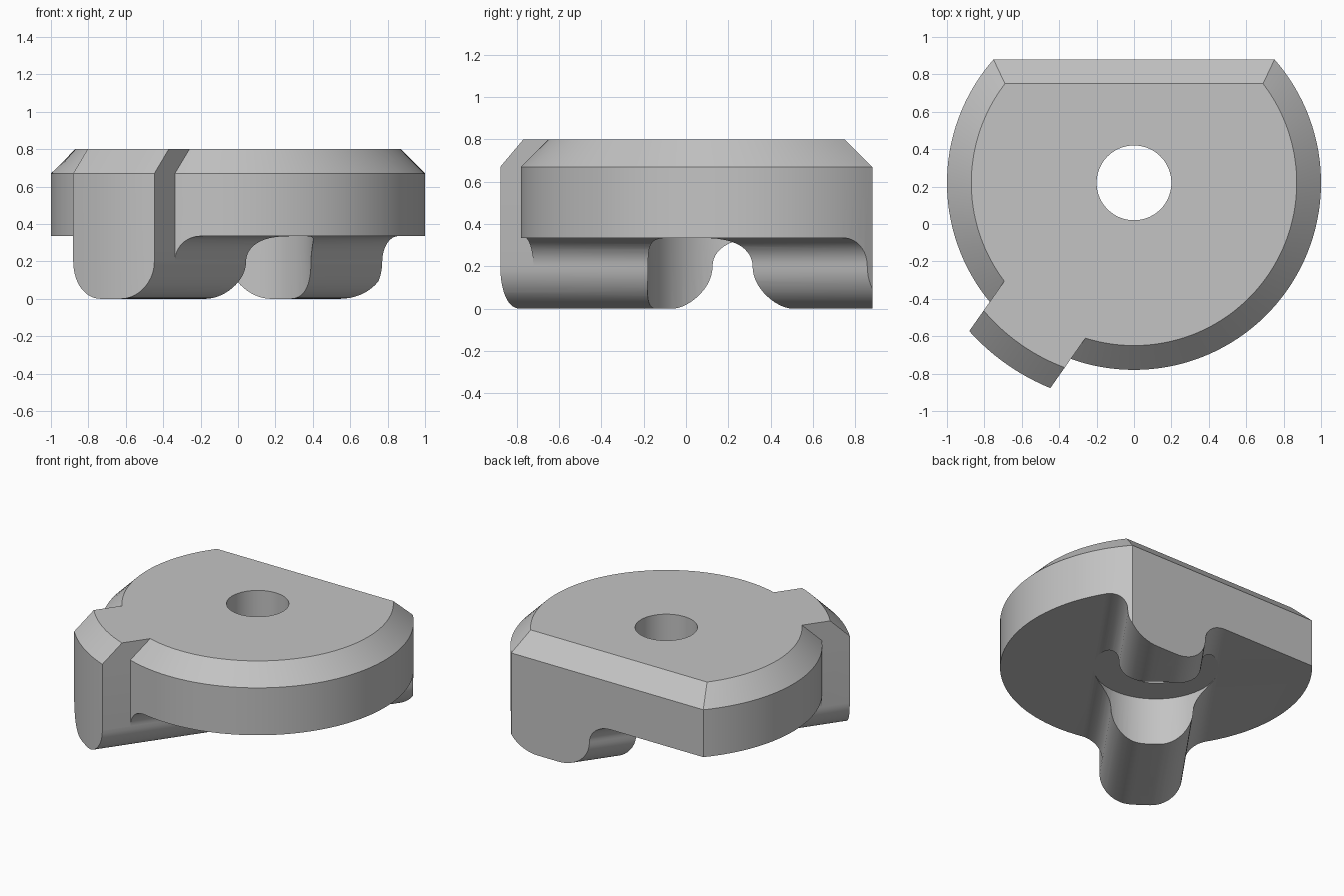
import bpy, bmesh, math
from mathutils import Vector

cube = bpy.data.objects.get("Cube")
if cube:
    bpy.data.objects.remove(cube, do_unlink=True)

CY = 0.22                        # bore centre, y
TOP, SHOULDER, UNDER = 0.8, 0.67, 0.335
CHAMFER = 0.13
HALF = 0.265                     # half width of rib and tab
ROUND, FILLET = 0.2, 0.135       # rib edge rounding, rib root fillet
RELIEF = 0.402
along = Vector((0.575, 0.818, 0)).normalized()   # rib direction, tab to back
across = Vector((along.y, -along.x, 0))
centre = Vector((0, CY, 0))

grey = bpy.data.materials.new("plain_grey")
grey.use_nodes = True
grey.diffuse_color = (0.55, 0.55, 0.55, 1)
grey.node_tree.nodes["Principled BSDF"].inputs["Base Color"].default_value = (0.55, 0.55, 0.55, 1)


def loft(name, rings):
    """Closed solid through rings of equal point count."""
    bm = bmesh.new()
    loops = [[bm.verts.new(p) for p in ring] for ring in rings]
    n = len(loops[0])
    for a, b in zip(loops, loops[1:]):
        for i in range(n):
            j = (i + 1) % n
            bm.faces.new((a[i], a[j], b[j], b[i]))
    bm.faces.new(loops[0])
    bm.faces.new(loops[-1])
    bmesh.ops.recalc_face_normals(bm, faces=bm.faces)
    mesh = bpy.data.meshes.new(name)
    bm.to_mesh(mesh)
    bm.free()
    obj = bpy.data.objects.new(name, mesh)
    bpy.context.collection.objects.link(obj)
    mesh.materials.append(grey)
    return obj


def arc(cx, cy, r, start, end, steps):
    return [(cx + r * math.cos(start + (end - start) * i / steps),
             cy + r * math.sin(start + (end - start) * i / steps)) for i in range(steps + 1)]


def disc_ring(z, inset):
    r, flat = 1 - inset, 0.66 - inset
    a = math.asin(flat / r)
    return [(x, y, z) for x, y in arc(0, CY, r, math.pi - a, 2 * math.pi + a, 100)]


def tab_ring(z, inset):
    r = 1.185 - inset
    a = math.asin(HALF / r)
    pts = [(-0.6, -HALF)] + [(-s, w) for s, w in arc(0, 0, r, -a, a, 12)] + [(-0.6, HALF)]
    return [centre + along * s + across * w + Vector((0, 0, z)) for s, w in pts]


def bore(name, r, z0, z1):
    ring = arc(0, CY, r, 0.02, 0.02 + 2 * math.pi, 72)[:-1]
    return loft(name, [[(x, y, z) for x, y in ring] for z in (z0, z1)])


def rib_side(side):
    """Waste beside the rib: rounded lower edge, filleted root."""
    q = math.pi / 2
    profile = [(2, -0.1), (HALF - ROUND, -0.1)]
    profile += arc(HALF - ROUND, ROUND, ROUND, -q, 0, 14)
    profile += arc(HALF + FILLET, UNDER - FILLET, FILLET, 2 * q, q, 12)[1:]
    profile += [(2, UNDER)]
    return loft("rib_side_cutter", [[centre + along * s + across * w * side + Vector((0, 0, z))
                                     for w, z in profile] for s in (-2, 2)])


def combine(target, tool, operation):
    mod = target.modifiers.new(operation.lower(), 'BOOLEAN')
    mod.operation, mod.object, mod.solver = operation, tool, 'EXACT'
    bpy.context.view_layer.objects.active = target
    bpy.ops.object.modifier_apply(modifier=mod.name)
    bpy.data.objects.remove(tool, do_unlink=True)


# Chamfered disc with a flat back, and the full-height tab
levels = ((0, 0), (SHOULDER, 0), (TOP, CHAMFER))
body = loft("disc_body", [disc_ring(z, i) for z, i in levels])
combine(body, loft("tab", [tab_ring(z, i) for z, i in levels]), 'UNION')

# Carve the underside to leave the diagonal rib, split by a round relief
for side in (-1, 1):
    combine(body, rib_side(side), 'DIFFERENCE')
combine(body, bore("relief_cutter", RELIEF, -0.1, UNDER), 'DIFFERENCE')
combine(body, bore("bore_cutter", 0.2, -0.2, 1), 'DIFFERENCE')

bpy.ops.object.select_all(action='DESELECT')
body.select_set(True)
bpy.context.view_layer.objects.active = body
bpy.ops.object.shade_smooth_by_angle(angle=math.radians(20))
